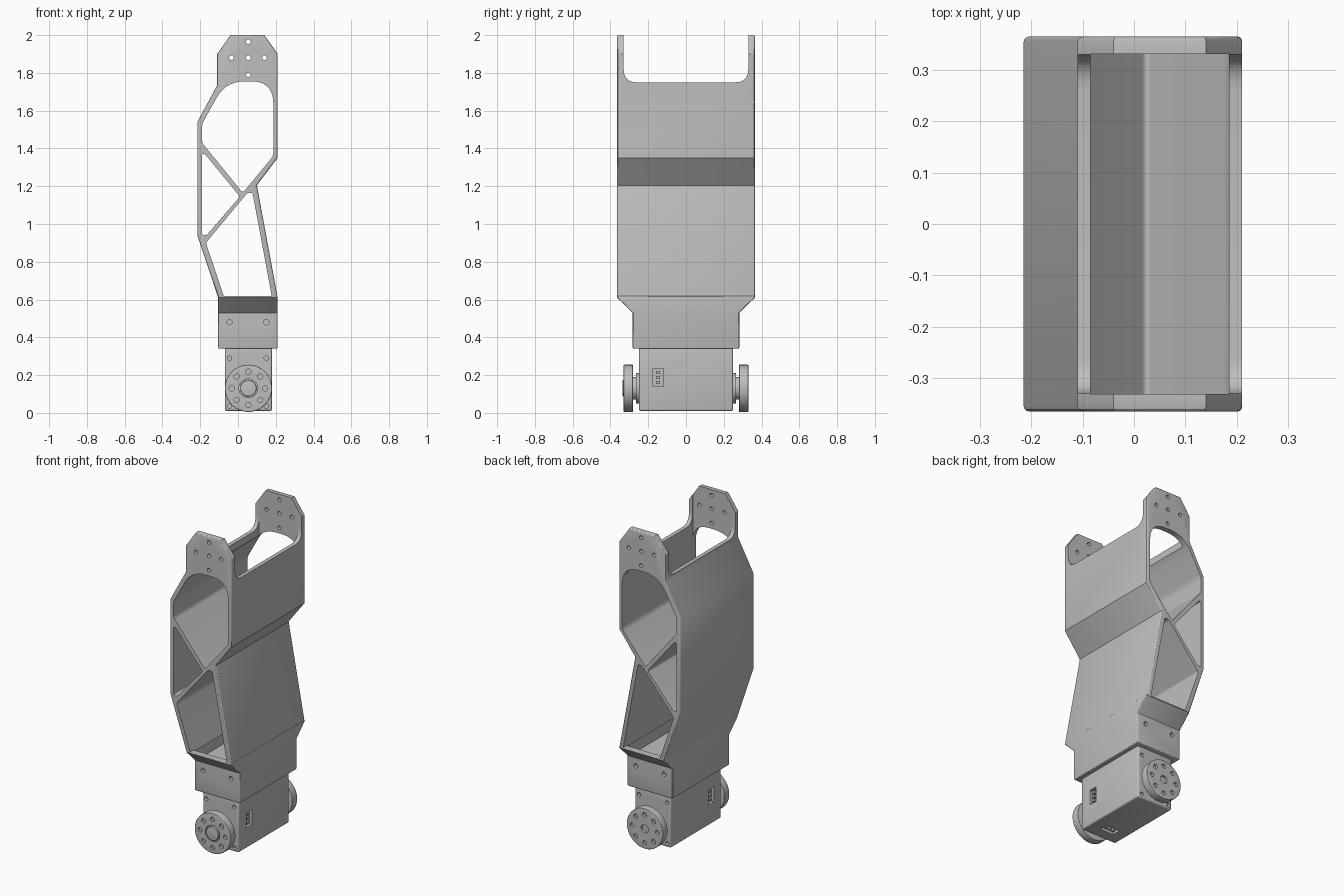
import bpy, bmesh, math
from mathutils import Vector

if "Cube" in bpy.data.objects:
    bpy.data.objects.remove(bpy.data.objects["Cube"])

grey = bpy.data.materials.new("satin grey")
grey.diffuse_color = (0.52, 0.52, 0.52, 1)
grey.use_nodes = True
grey.node_tree.nodes["Principled BSDF"].inputs["Base Color"].default_value = grey.diffuse_color


def rounded(corners, n=7):
    """Polygon from (u, v, setback) corners, each sharp or rounded."""
    out = []
    for i, (u, v, r) in enumerate(corners):
        p = Vector((u, v))
        if r == 0:
            out.append((u, v))
            continue
        a = Vector(corners[i - 1][:2]) - p
        b = Vector(corners[(i + 1) % len(corners)][:2]) - p
        ra, rb = min(r, a.length * 0.45), min(r, b.length * 0.45)
        a, b = p + a.normalized() * ra, p + b.normalized() * rb
        for k in range(n + 1):
            t = k / n
            out.append(tuple(a * (1 - t) ** 2 + p * 2 * t * (1 - t) + b * t * t))
    return out


def circle(u, v, r, n=24):
    return [(u + r * math.cos(2 * math.pi * k / n), v + r * math.sin(2 * math.pi * k / n))
            for k in range(n)]


def rect(u0, u1, v0, v1):
    return [(u0, v0), (u1, v0), (u1, v1), (u0, v1)]


def prism(name, pts, axis, t0, t1, bevel=0):
    """Extrude a flat profile along an axis, optionally rounding its rims."""
    place = {"x": lambda u, v, t: (t, u, v),
             "y": lambda u, v, t: (u, t, v),
             "z": lambda u, v, t: (u, v, t)}[axis]
    bm = bmesh.new()
    lo = [bm.verts.new(place(u, v, t0)) for u, v in pts]
    hi = [bm.verts.new(place(u, v, t1)) for u, v in pts]
    bm.faces.new(lo)
    bm.faces.new(hi)
    for i in range(len(pts)):
        j = (i + 1) % len(pts)
        bm.faces.new((lo[i], lo[j], hi[j], hi[i]))
    bmesh.ops.recalc_face_normals(bm, faces=bm.faces[:])
    if bevel:
        edges = [e for e in bm.edges if e.calc_face_angle(0) > math.radians(80)]
        bmesh.ops.bevel(bm, geom=edges, offset=bevel, segments=3, profile=0.5,
                        affect='EDGES', clamp_overlap=True)
    me = bpy.data.meshes.new(name)
    bm.to_mesh(me)
    bm.free()
    me.materials.append(grey)
    ob = bpy.data.objects.new(name, me)
    bpy.context.collection.objects.link(ob)
    return ob


def cut(ob, cutters):
    """Subtract the cutters and remove them."""
    for c in cutters:
        m = ob.modifiers.new("cut", 'BOOLEAN')
        m.operation, m.solver, m.object = 'DIFFERENCE', 'EXACT', c
    dg = bpy.context.evaluated_depsgraph_get()
    dg.update()
    me = bpy.data.meshes.new_from_object(ob.evaluated_get(dg))
    ob.modifiers.clear()
    ob.data = me
    for c in cutters:
        bpy.data.objects.remove(c)


# Truss frame: one side profile running the full width, with three windows
frame = prism("truss_frame", [
    (-0.04, 2.0), (0.14, 2.0), (0.21, 1.90), (0.21, 1.35), (0.10, 1.205), (0.21, 0.61),
    (-0.105, 0.61), (-0.215, 0.94), (-0.215, 1.54), (-0.11, 1.735), (-0.11, 1.90)],
    "y", -0.365, 0.365, 0.01)
upper = rounded([(0.187, 1.36, 0.02), (0.025, 1.165, 0.015), (-0.19, 1.43, 0.015),
                 (-0.19, 1.53, 0.02), (-0.065, 1.755, 0.1), (0.187, 1.755, 0.12)])
middle = rounded([(-0.19, 1.37, 0.006), (-0.175, 1.37, 0.006), (0.01, 1.145, 0.012),
                  (-0.165, 0.942, 0.01), (-0.19, 0.942, 0.01)])
lower = rounded([(-0.17, 0.90, 0.012), (0.05, 1.165, 0.012), (0.077, 1.165, 0.012),
                 (0.195, 0.53, 0), (-0.045, 0.53, 0)])
saddle = rounded([(-0.33, 1.75, 0.07), (0.33, 1.75, 0.07), (0.33, 2.1, 0), (-0.33, 2.1, 0)])
for w in (upper, middle, lower):
    cut(frame, [prism("window", w, "y", -0.5, 0.5)])
cut(frame, [prism("saddle", saddle, "x", -0.4, 0.4)])
cut(frame, [prism("gap", rect(-0.085, 0.185, 1.66, 2.1), "y", -0.331, 0.331)])
# Mounting holes in the ears
cut(frame, [prism("hole", circle(x, z, 0.012, 16), "y", -0.5, 0.5)
            for x, z in [(0.055, 1.965), (-0.035, 1.88), (0.055, 1.88), (0.14, 1.88), (0.055, 1.79)]])

# Flared sleeve holding the motor
sleeve = prism("motor_sleeve", [
    (-0.282, 0.34), (0.282, 0.34), (0.282, 0.53), (0.365, 0.61), (0.365, 0.62),
    (-0.365, 0.62), (-0.365, 0.61), (-0.282, 0.53)], "x", -0.105, 0.21, 0.008)
cut(sleeve, [prism("pocket", [(-0.255, 0.54), (0.255, 0.54), (0.335, 0.617), (0.335, 0.7),
                              (-0.335, 0.7), (-0.335, 0.617)], "x", -0.08, 0.185)])
cut(sleeve, [prism("hole", circle(x, 0.48, 0.014, 16), "y", s * 0.262, s * 0.31)
             for x in (-0.045, 0.15) for s in (-1, 1)])

# Motor body with screw holes and connector sockets
body = prism("motor_body", rect(-0.07, 0.18, 0.01, 0.36), "y", -0.25, 0.25, 0.012)
cut(body, [prism("hole", circle(x, z, 0.012, 16), "y", s * 0.23, s * 0.28)
           for x in (-0.045, 0.15) for z in (0.035, 0.29) for s in (-1, 1)])
socket = [(-0.175, 0.14), (-0.12, 0.14), (-0.12, 0.235), (-0.175, 0.235)]
cut(body, [prism("socket", socket, "x", 0.155, 0.2),
           prism("socket", socket, "x", -0.09, -0.045),
           prism("socket", rect(0.008, 0.102, -0.175, -0.12), "z", -0.01, 0.035)])
for k in (-1, 0, 1):
    for x0, x1 in ((0.15, 0.177), (-0.067, -0.04)):
        z = 0.1875 + k * 0.027
        prism("connector_pin", rect(-0.158, -0.138, z - 0.008, z + 0.008), "x", x0, x1)
    x = 0.055 + k * 0.027
    prism("connector_pin", rect(x - 0.008, x + 0.008, -0.158, -0.138), "z", 0.013, 0.04)

# Round output horns, one at each end
for s, side in ((-1, "front"), (1, "back")):
    prism(side + "_hub", circle(0.055, 0.13, 0.08, 40), "y", s * 0.24, s * 0.265)
    prism(side + "_hub_step", circle(0.055, 0.13, 0.06, 40), "y", s * 0.26, s * 0.285)
    horn = prism(side + "_horn", circle(0.055, 0.13, 0.125, 64), "y", s * 0.28, s * 0.33, 0.004)
    holes = [circle(0.055 + 0.088 * math.cos(k * math.pi / 4),
                    0.13 + 0.088 * math.sin(k * math.pi / 4), 0.014, 16) for k in range(8)]
    holes.append(circle(0.055, 0.13, 0.05 if s < 0 else 0.025, 32))
    cut(horn, [prism("hole", h, "y", s * 0.315, s * 0.36) for h in holes])
    if s < 0:
        prism("front_horn_cap", circle(0.055, 0.13, 0.043, 32), "y", -0.31, -0.335, 0.003)

# Smooth the round surfaces, keep the corners crisp
bpy.ops.object.select_all(action='SELECT')
bpy.context.view_layer.objects.active = frame
bpy.ops.object.shade_smooth_by_angle(angle=math.radians(28))
